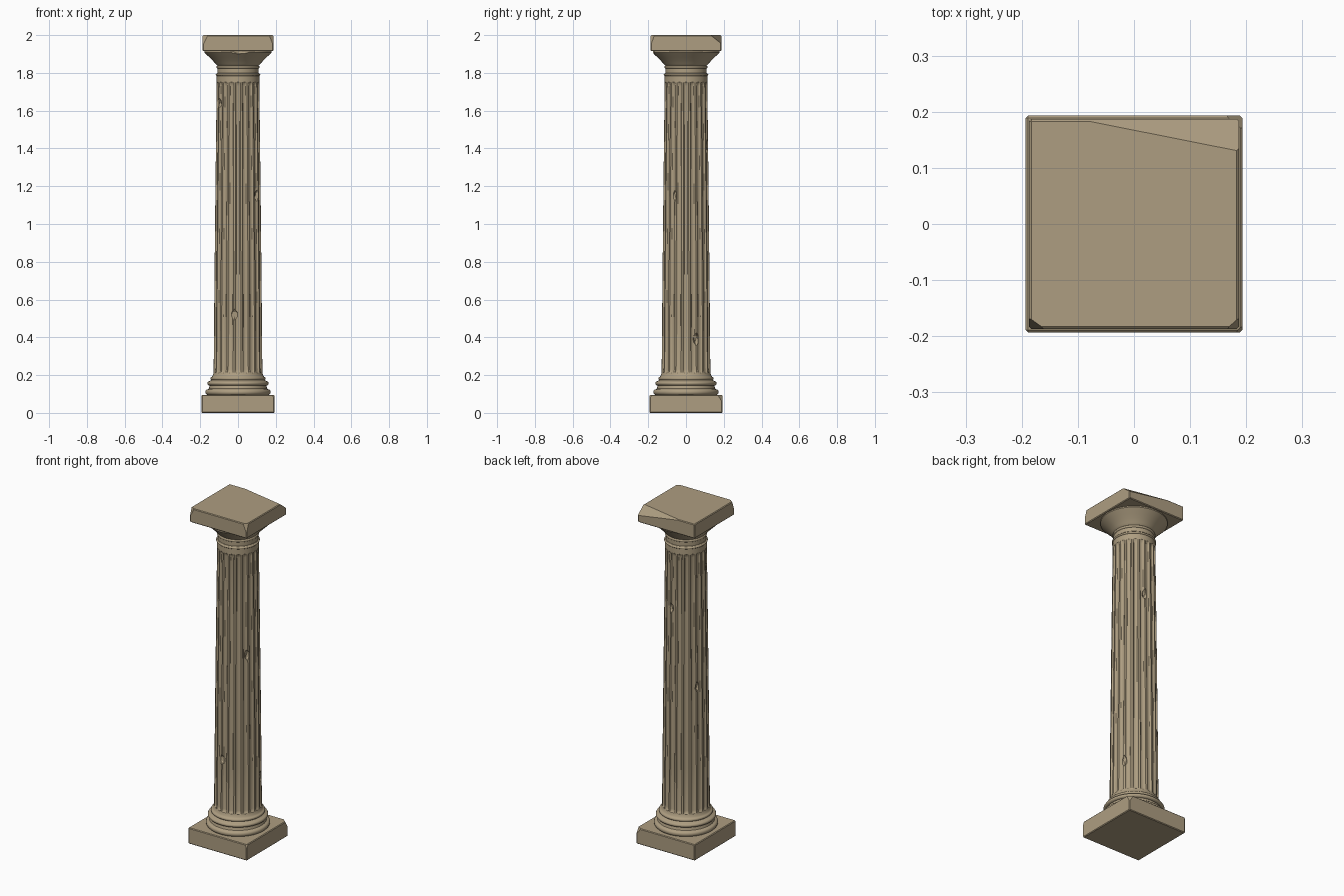
import bpy, bmesh, math
from mathutils import Vector, Matrix

if "Cube" in bpy.data.objects:
    bpy.data.objects.remove(bpy.data.objects["Cube"])

stone = bpy.data.materials.new("tan stone")
stone.diffuse_color = (0.42, 0.34, 0.22, 1)
stone.use_nodes = True
stone.node_tree.nodes["Principled BSDF"].inputs["Base Color"].default_value = stone.diffuse_color


def finish(bm, name, smooth=None):
    bmesh.ops.recalc_face_normals(bm, faces=bm.faces)
    me = bpy.data.meshes.new(name)
    bm.to_mesh(me)
    bm.free()
    me.materials.append(stone)
    ob = bpy.data.objects.new(name, me)
    bpy.context.collection.objects.link(ob)
    if smooth:
        bpy.ops.object.select_all(action='DESELECT')
        ob.select_set(True)
        bpy.context.view_layer.objects.active = ob
        bpy.ops.object.shade_smooth_by_angle(angle=math.radians(smooth))
    return ob


def loft(name, rings, smooth):
    """Skin a stack of closed rings and cap both ends."""
    bm = bmesh.new()
    vs = [[bm.verts.new(p) for p in ring] for ring in rings]
    n = len(vs[0])
    for a, b in zip(vs, vs[1:]):
        for i in range(n):
            j = (i + 1) % n
            bm.faces.new((a[i], a[j], b[j], b[i]))
    bm.faces.new(vs[0][::-1])
    bm.faces.new(vs[-1])
    return finish(bm, name, smooth)


def lathe(name, profile, n=64):
    return loft(name, [[(r * math.cos(2 * math.pi * i / n), r * math.sin(2 * math.pi * i / n), z)
                        for i in range(n)] for r, z in profile], 35)


def roll(r, z0, z1, bulge, n=7):
    """Half-round moulding between two heights."""
    return [(r + bulge * math.sin(math.pi * k / n), z0 + (z1 - z0) * (1 - math.cos(math.pi * k / n)) / 2)
            for k in range(n + 1)]


def slab(name, half, z0, z1, chips):
    """Square block with broken corners, each chip given by three points on its plane."""
    bm = bmesh.new()
    bmesh.ops.create_cube(bm, size=1, matrix=Matrix.Translation((0, 0, (z0 + z1) / 2))
                          @ Matrix.Diagonal((2 * half, 2 * half, z1 - z0, 1)))
    bmesh.ops.bevel(bm, geom=bm.edges[:], offset=0.004, segments=1, affect='EDGES')
    for pts in chips:
        a, b, c = map(Vector, pts)
        no = (b - a).cross(c - a).normalized()
        if no.dot(a - Vector((0, 0, (z0 + z1) / 2))) < 0:
            no.negate()
        cut = bmesh.ops.bisect_plane(bm, geom=bm.verts[:] + bm.edges[:] + bm.faces[:],
                                     plane_co=a, plane_no=no, clear_outer=True)
        edges = [e for e in cut['geom_cut'] if isinstance(e, bmesh.types.BMEdge)]
        bmesh.ops.contextual_create(bm, geom=edges)
    return finish(bm, name)


def gouge(target, loc, size, turn=0):
    """Faceted dent cut out of a part."""
    bm = bmesh.new()
    bmesh.ops.create_icosphere(bm, subdivisions=1, radius=1,
                               matrix=Matrix.Translation(loc) @ Matrix.Rotation(turn, 4, 'Z')
                               @ Matrix.Diagonal((*size, 1)))
    cutter = finish(bm, "chip_cutter")
    cutter.hide_render = True
    cutter.display_type = 'WIRE'
    cutter.hide_set(True)
    m = target.modifiers.new("chip", 'BOOLEAN')
    m.operation, m.solver, m.object = 'DIFFERENCE', 'EXACT', cutter


# square plinth
P = 0.193
slab("plinth", P, 0, 0.095, [
    ((P - 0.03, P, 0.095), (P, P - 0.025, 0.095), (P, P, 0.055)),
    ((P - 0.012, -P, 0.095), (P, -P + 0.012, 0.095), (P, -P, 0.07))])

# round base mouldings
base = [(0.16, 0.09)] + roll(0.16, 0.095, 0.125, 0.013)
base += [(0.155, 0.128), (0.15, 0.142)] + roll(0.15, 0.145, 0.168, 0.013)
base += [(0.146, 0.171)] + roll(0.14, 0.174, 0.19, 0.006) + [(0.134, 0.197), (0.13, 0.21), (0.125, 0.212)]
lathe("base_mouldings", base)

# fluted tapering shaft
FLUTES, STEPS = 20, 8


def shaft_ring(z, depth):
    t = (z - 0.2) / 1.58
    r = 0.13 - 0.013 * t - 0.004 * t * t
    ring = []
    for i in range(FLUTES * STEPS):
        u = (i % STEPS) / STEPS * 2
        u = u if u <= 1 else u - 2
        scoop = math.sqrt(max(0, 1 - (u / 0.75) ** 2))
        a = 2 * math.pi * i / (FLUTES * STEPS)
        rr = r - depth * scoop
        ring.append((rr * math.cos(a), rr * math.sin(a), z))
    return ring


LEVELS = [(0.19, 0), (0.212, 0), (0.218, 0.006), (0.23, 0.0095)]
LEVELS += [(0.23 + 1.5 * k / 6, 0.0095) for k in range(1, 7)]
LEVELS += [(1.745, 0.006), (1.752, 0), (1.785, 0)]
shaft = loft("fluted_shaft", [shaft_ring(z, d) for z, d in LEVELS], 30)

# dents around the shaft: angle, height, half width, half height
for deg, z, w, h in [(261, 0.52, 0.024, 0.03), (25, 0.39, 0.02, 0.036), (-31, 1.15, 0.015, 0.036),
                     (80, 1.42, 0.018, 0.034), (156, 0.96, 0.016, 0.036), (208, 1.64, 0.015, 0.03)]:
    a = math.radians(deg)
    r = 0.132 - 0.011 * z
    gouge(shaft, (r * math.cos(a), r * math.sin(a), z), (0.019, w, h), a)

# collar rings and flared capital
cap = [(0.108, 1.775), (0.111, 1.782)] + roll(0.112, 1.784, 1.796, 0.006)
cap += [(0.109, 1.8), (0.109, 1.822)] + roll(0.109, 1.824, 1.838, 0.005)
cap += [(0.113, 1.841), (0.12, 1.85), (0.135, 1.866), (0.153, 1.884), (0.17, 1.9), (0.178, 1.908), (0.178, 1.918)]
capital = lathe("flared_capital", cap)
gouge(capital, (0.02, -0.19, 1.915), (0.1, 0.03, 0.025))

# square top slab with a large broken back corner
A, T = 0.187, 2.0
slab("top_slab", A, 1.915, T, [
    ((-0.1, A, T), (A, 0.13, T), (A, A, 1.955)),
    ((-A + 0.028, -A, T), (-A, -A + 0.02, T), (-A, -A, 1.945)),
    ((A - 0.022, -A, T), (A, -A + 0.02, T), (A, -A, 1.945))])
